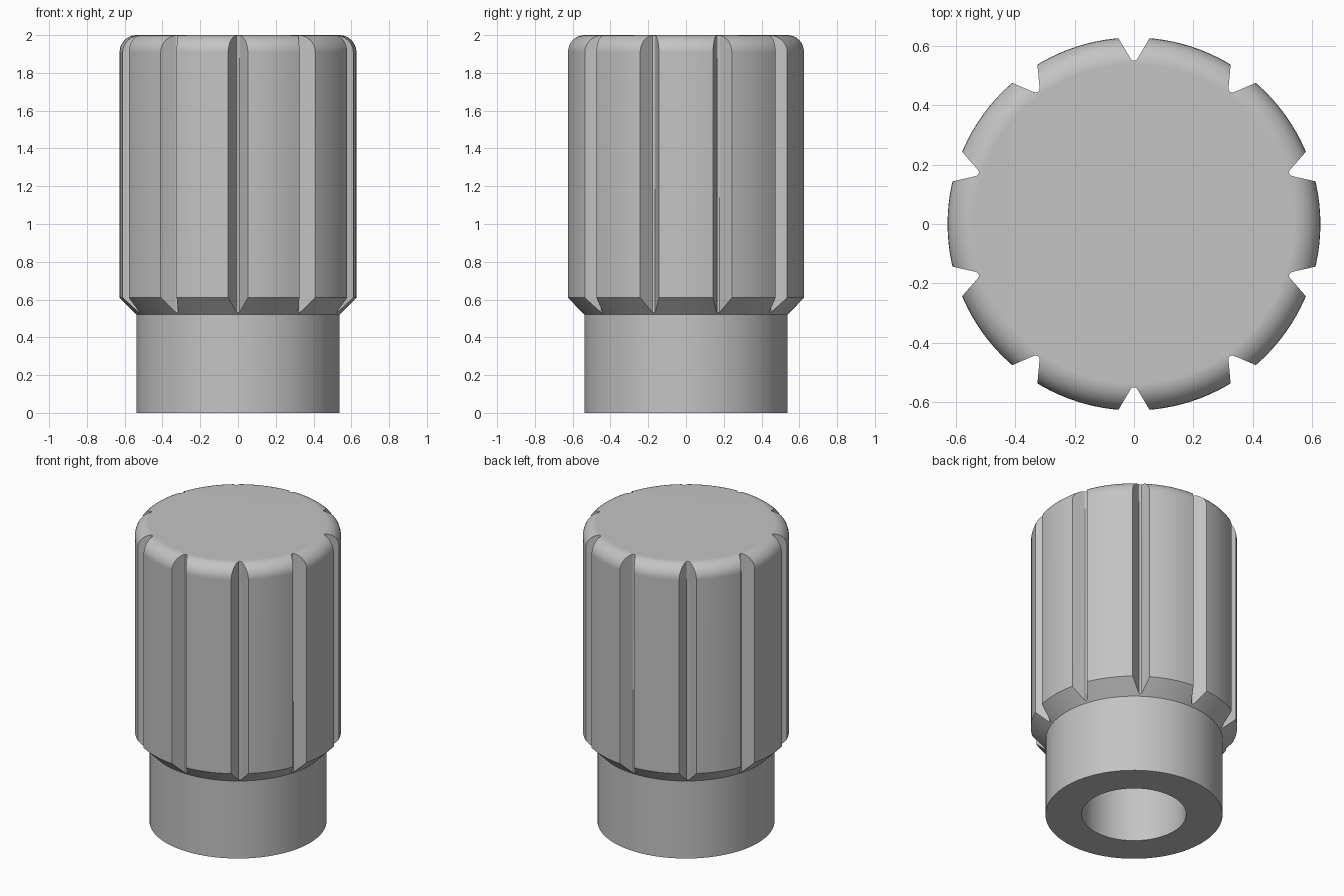
import bpy, bmesh, math
from mathutils import Matrix, Vector

if "Cube" in bpy.data.objects:
    bpy.data.objects.remove(bpy.data.objects["Cube"])

R, STEM, HOLE, TOP = 0.627, 0.538, 0.317, 2.0
FILLET, DEPTH = 0.09, 1.2

grey = bpy.data.materials.new("plain_grey")
grey.diffuse_color = (0.55, 0.55, 0.55, 1)
grey.use_nodes = True
grey.node_tree.nodes["Principled BSDF"].inputs["Base Color"].default_value = grey.diffuse_color


def make_object(name, bm):
    bmesh.ops.recalc_face_normals(bm, faces=bm.faces)
    mesh = bpy.data.meshes.new(name)
    bm.to_mesh(mesh)
    bm.free()
    mesh.materials.append(grey)
    obj = bpy.data.objects.new(name, mesh)
    bpy.context.collection.objects.link(obj)
    return obj


# Knob: blind bore, plain stem, chamfered collar, grip and rounded top edge
profile = [(0, DEPTH), (HOLE, DEPTH), (HOLE, 0), (STEM, 0), (STEM, 0.52), (R, 0.61)]
for i in range(9):
    a = math.radians(90 * i / 8)
    profile.append((R - FILLET + FILLET * math.cos(a), TOP - FILLET + FILLET * math.sin(a)))
profile.append((0, TOP))

bm = bmesh.new()
verts = [bm.verts.new((r, 0, z)) for r, z in profile]
edges = [bm.edges.new(pair) for pair in zip(verts, verts[1:])]
bmesh.ops.spin(bm, geom=verts + edges, cent=(0, 0, 0), axis=(0, 0, 1),
               angle=math.tau, steps=120)
bmesh.ops.remove_doubles(bm, verts=bm.verts, dist=1e-4)
knob = make_object("knob", bm)

# Grip grooves: ten rounded V-shaped wedges
section = [(-0.097, 0.70), (-0.012, 0.557), (-0.007, 0.551), (0, 0.549),
           (0.007, 0.551), (0.012, 0.557), (0.097, 0.70)]
bm = bmesh.new()
for k in range(10):
    turn = Matrix.Rotation(math.radians(36 * k), 3, 'Z')
    face = bm.faces.new([bm.verts.new(turn @ Vector((x, y, 0.4))) for x, y in section])
    ext = bmesh.ops.extrude_face_region(bm, geom=[face])["geom"]
    bmesh.ops.translate(bm, vec=(0, 0, 1.8),
                        verts=[g for g in ext if isinstance(g, bmesh.types.BMVert)])
cutter = make_object("groove_cutter", bm)
cutter.hide_render = True

cut = knob.modifiers.new("grooves", 'BOOLEAN')
cut.operation = 'DIFFERENCE'
cut.solver = 'EXACT'
cut.object = cutter
bpy.context.view_layer.objects.active = knob
knob.select_set(True)
bpy.ops.object.modifier_apply(modifier=cut.name)
bpy.data.objects.remove(cutter)

# Smooth round walls with crisp groove and chamfer edges
bpy.ops.object.shade_smooth_by_angle(angle=math.radians(25))
weighted = knob.modifiers.new("weighted_normals", 'WEIGHTED_NORMAL')
weighted.keep_sharp = True
